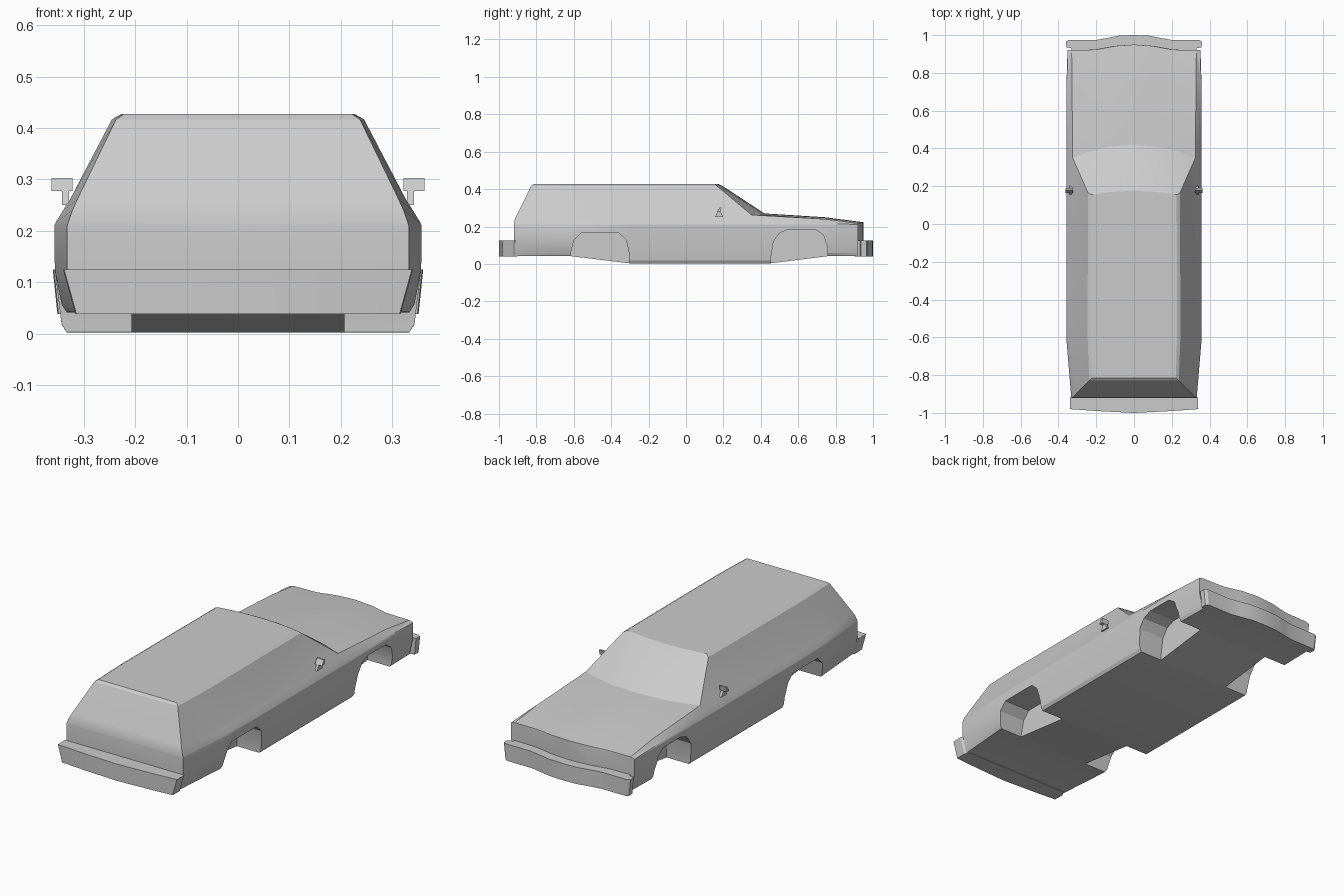
import bpy, bmesh, math

cube = bpy.data.objects.get("Cube")
if cube:
    bpy.data.objects.remove(cube, do_unlink=True)

COLOR = (0.6, 0.6, 0.6, 1)
paint = bpy.data.materials.new("grey_paint")
paint.use_nodes = True
paint.diffuse_color = COLOR
paint.node_tree.nodes["Principled BSDF"].inputs["Base Color"].default_value = COLOR


def loft(name, rings):
    """Mirror half rings (rear to front) to -x, skin them and close both ends."""
    bm = bmesh.new()
    cache, faces = {}, set()

    def vert(p):
        key = tuple(round(c, 4) for c in p)
        if key not in cache:
            cache[key] = bm.verts.new(key)
        return cache[key]

    def face(points):
        verts = list(dict.fromkeys(vert(p) for p in points))
        if len(verts) > 2 and frozenset(verts) not in faces:
            faces.add(frozenset(verts))
            bm.faces.new(verts)

    def flip(p):
        return (-p[0], p[1], p[2])

    for low, high in zip(rings, rings[1:]):
        for i in range(len(low) - 1):
            quad = [low[i], low[i + 1], high[i + 1], high[i]]
            face(quad)
            face([flip(p) for p in quad])
    for ring in (rings[0], rings[-1]):
        for a, b in zip(ring, ring[1:]):
            face([a, b, flip(b), flip(a)])
    bmesh.ops.triangulate(bm, faces=[f for f in bm.faces if len(f.verts) > 3])
    bmesh.ops.recalc_face_normals(bm, faces=bm.faces)
    mesh = bpy.data.meshes.new(name)
    bm.to_mesh(mesh)
    bm.free()
    mesh.materials.append(paint)
    obj = bpy.data.objects.new(name, mesh)
    bpy.context.collection.objects.link(obj)
    return obj


def smooth(obj, degrees):
    bpy.ops.object.select_all(action='DESELECT')
    obj.select_set(True)
    bpy.context.view_layer.objects.active = obj
    bpy.ops.object.shade_smooth_by_angle(angle=math.radians(degrees))


def prism(name, profile, x0, x1):
    """Extrude a (y, z) profile along x."""
    bm = bmesh.new()
    base = bm.faces.new([bm.verts.new((x0, y, z)) for y, z in profile])
    out = bmesh.ops.extrude_face_region(bm, geom=[base])["geom"]
    bmesh.ops.translate(bm, vec=(x1 - x0, 0, 0),
                        verts=[v for v in out if isinstance(v, bmesh.types.BMVert)])
    bmesh.ops.recalc_face_normals(bm, faces=bm.faces)
    mesh = bpy.data.meshes.new(name)
    bm.to_mesh(mesh)
    bm.free()
    mesh.materials.append(paint)
    obj = bpy.data.objects.new(name, mesh)
    bpy.context.collection.objects.link(obj)
    return obj


# Body: outlines stacked from the floor to the roof
SIDE_YS = (-0.62, -0.3, 0.35, 0.45, 0.76)
WAVE = ((0.6, 0.1), (0.3, 0.75), (0, 1))
ARC = ((0.75, 0.45), (0.4, 0.85), (0, 1))


def floor_z(y):
    if y < -0.3:
        return min(0.042, 0.003 + (-0.3 - y) * 0.122)
    return min(0.042, 0.003 + max(0, y - 0.45) * 0.126)


def outline(z, side, rear, nose, bow, shape=WAVE, nose_z=None, mid_z=None, lift=None):
    """side: half width; rear, nose: corner (x, y); bow: bulge of the nose centre."""
    nose_z = z if nose_z is None else nose_z
    mid_z = nose_z if mid_z is None else mid_z
    pts = [(0, rear[1], z), (rear[0], rear[1], z)]
    for y in SIDE_YS:
        pts.append((side, y, z) if y < nose[1] else (nose[0], nose[1], nose_z))
    pts.append((nose[0], nose[1], nose_z))
    for fx, fy in shape:
        pts.append((nose[0] * fx, nose[1] + bow * fy, nose_z + (mid_z - nose_z) * fy))
    if lift is not None:
        pts = [(x, y, floor_z(y) + lift) for x, y, _ in pts]
    return pts


rings = [
    outline(0, 0.333, (0.31, -0.92), (0.33, 0.92), 0.03, lift=0),
    outline(0, 0.343, (0.315, -0.92), (0.335, 0.92), 0.03, lift=0.016),
    outline(0.125, 0.356, (0.332, -0.92), (0.35, 0.92), 0.03),
    outline(0.21, 0.357, (0.332, -0.92), (0.352, 0.92), 0.03),
    outline(0.217, 0.354, (0.33, -0.919), (0.33, 0.92), 0.03, mid_z=0.223),
    outline(0.24, 0.34, (0.322, -0.915), (0.328, 0.74), 0, nose_z=0.24, mid_z=0.25),
    outline(0.262, 0.326, (0.312, -0.905), (0.325, 0.35), 0.07, ARC, mid_z=0.27),
    outline(0.417, 0.245, (0.237, -0.828), (0.243, 0.165), 0.03, ARC),
    outline(0.427, 0.227, (0.222, -0.815), (0.226, 0.155), 0.02, ARC),
]
body = loft("body", rings)

# Wheel wells cut into both sides
REAR_ARCH = [(-0.62, -0.1), (-0.62, 0.04), (-0.60, 0.125), (-0.56, 0.165),
             (-0.36, 0.165), (-0.32, 0.13), (-0.305, 0.06), (-0.3, -0.1)]
FRONT_ARCH = [(0.452, -0.1), (0.455, 0.04), (0.468, 0.12), (0.50, 0.165), (0.55, 0.185),
              (0.69, 0.185), (0.735, 0.155), (0.755, 0.09), (0.76, -0.1)]
bpy.context.view_layer.objects.active = body
for arch in (REAR_ARCH, FRONT_ARCH):
    for s in (-1, 1):
        cutter = prism("wheel_well_cutter", arch, s * 0.207, s * 0.5)
        cutter.hide_render = True
        cut = body.modifiers.new("wheel_well", 'BOOLEAN')
        cut.operation = 'DIFFERENCE'
        cut.solver = 'EXACT'
        cut.object = cutter
        bpy.ops.object.modifier_apply(modifier=cut.name)
        bpy.data.objects.remove(cutter, do_unlink=True)
smooth(body, 18)

# Bumpers
FRONT_PLAN = [(0, 0.9), (0.33, 0.9), (0.33, 0.93), (0.358, 0.935), (0.36, 0.965),
              (0.345, 0.974), (0.2, 0.974), (0.14, 0.985), (0.08, 0.997), (0, 1.0)]
REAR_PLAN = [(0, -0.9), (0.325, -0.9), (0.34, -0.925), (0.338, -0.98), (0.2, -0.99), (0, -1.0)]
for name, plan, taper in (("front_bumper", FRONT_PLAN, 0.975), ("rear_bumper", REAR_PLAN, 0.93)):
    bumper = loft(name, [[(x * k, y, z) for x, y in plan]
                         for z, k in ((0.039, taper), (0.125, 1))])
    smooth(bumper, 25)

# Door mirrors on short arms
for s, label in ((1, "left"), (-1, "right")):
    prism(label + "_mirror", [(0.165, 0.278), (0.18, 0.303), (0.19, 0.303), (0.185, 0.278)],
          s * 0.322, s * 0.362)
    prism(label + "_mirror_arm", [(0.155, 0.25), (0.17, 0.283), (0.182, 0.283), (0.2, 0.25)],
          s * 0.328, s * 0.342)
